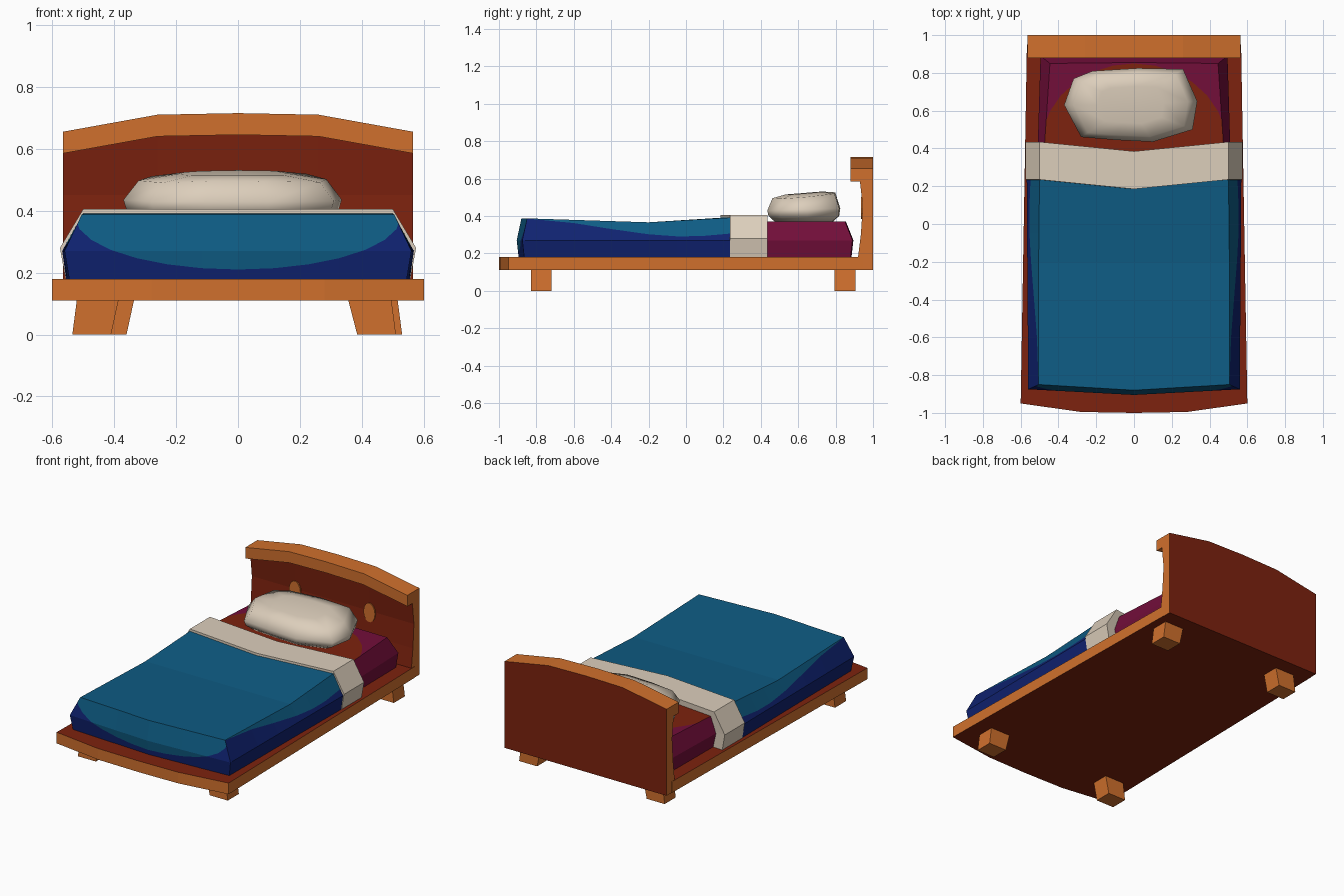
import bpy, bmesh, math
from mathutils import Vector

if "Cube" in bpy.data.objects:
    bpy.data.objects.remove(bpy.data.objects["Cube"])


def colour(name, rgb):
    m = bpy.data.materials.new(name)
    m.diffuse_color = (*rgb, 1)
    m.use_nodes = True
    m.node_tree.nodes["Principled BSDF"].inputs["Base Color"].default_value = m.diffuse_color
    return m


ORANGE = colour("orange wood", (0.63, 0.162, 0.026))
RED = colour("red brown wood", (0.205, 0.016, 0.0044))
TEAL = colour("teal blanket", (0.0044, 0.107, 0.231))
NAVY = colour("navy blanket", (0.0048, 0.016, 0.162))
PURPLE = colour("purple mattress", (0.17, 0.0044, 0.042))
CREAM = colour("cream linen", (0.72, 0.62, 0.5))


def finish(name, bm, mats, smooth=False):
    me = bpy.data.meshes.new(name)
    bm.to_mesh(me)
    bm.free()
    for m in mats:
        me.materials.append(m)
    ob = bpy.data.objects.new(name, me)
    bpy.context.collection.objects.link(ob)
    for p in me.polygons:
        p.use_smooth = smooth
    return ob


def loft(rings, seg_mats=None, cap_mat=0):
    """Join closed rings of points and cap both ends."""
    bm = bmesh.new()
    rows = [[bm.verts.new(p) for p in r] for r in rings]
    n = len(rows[0])
    for a, b in zip(rows, rows[1:]):
        for i in range(n):
            j = (i + 1) % n
            f = bm.faces.new((a[i], a[j], b[j], b[i]))
            f.material_index = seg_mats[i] if seg_mats else 0
    for r in (rows[0], rows[-1]):
        bm.faces.new(r).material_index = cap_mat
    bmesh.ops.recalc_face_normals(bm, faces=bm.faces)
    bm.normal_update()
    return bm


def bedding(stations):
    """Soft box: each station has y, half width and z for three rows, and a centre fold."""
    bm = bmesh.new()
    grids = []
    for ys, xs, zs, fold in stations:
        grids.append([[bm.verts.new((s * xs[r], ys[r] + (fold if s == 0 else 0), zs[r]))
                       for s in (-1, 0, 1)] for r in range(3)])
    for g in (grids[0], grids[-1]):
        for r in range(2):
            for c in range(2):
                bm.faces.new((g[r][c], g[r][c + 1], g[r + 1][c + 1], g[r + 1][c]))
    ring = [(0, 0), (0, 1), (0, 2), (1, 2), (2, 2), (2, 1), (2, 0), (1, 0)]
    for a, b in zip(grids, grids[1:]):
        for (r, c), (q, d) in zip(ring, ring[1:] + ring[:1]):
            bm.faces.new((a[r][c], a[q][d], b[q][d], b[r][c]))
    bmesh.ops.recalc_face_normals(bm, faces=bm.faces)
    bm.normal_update()
    return bm


def slice_faces(bm, faces, co, no):
    geom = set(faces)
    for f in faces:
        geom.update(f.edges)
        geom.update(f.verts)
    bmesh.ops.bisect_plane(bm, geom=list(geom), plane_co=co, plane_no=no, dist=1e-5)
    bm.normal_update()


def paint(bm, chosen, u, v, pts, above, below):
    """Cut the chosen faces along a curve in axes u, v and colour both sides."""
    def vec(a, b):
        w = Vector((0, 0, 0))
        w[u], w[v] = a, b
        return w

    def inside(f, p, q):
        return p[0] < f.calc_center_median()[u] < q[0]

    for p in pts:
        slice_faces(bm, [f for f in bm.faces if chosen(f)], vec(*p), vec(1, 0))
    for p, q in zip(pts, pts[1:]):
        fs = [f for f in bm.faces if chosen(f) and inside(f, p, q)]
        if fs:
            slice_faces(bm, fs, vec(*p), vec(p[1] - q[1], q[0] - p[0]))
        for f in [f for f in bm.faces if chosen(f) and inside(f, p, q)]:
            c = f.calc_center_median()
            line = p[1] + (q[1] - p[1]) * (c[u] - p[0]) / (q[0] - p[0])
            f.material_index = above if c[v] > line else below


def arc(cx, cy, rx, ry, n=14):
    return [(cx - rx * math.cos(math.pi * i / n), cy + ry * math.sin(math.pi * i / n))
            for i in range(n + 1)]


# Platform: orange rim, dark top and underside
outline = [(0.567, 0.95), (0.6, -0.95), (0.28, -0.995), (0, -1),
           (-0.28, -0.995), (-0.6, -0.95), (-0.567, 0.95)]
bm = loft([[(x, y, z) for x, y in outline] for z in (0.11, 0.18)], cap_mat=1)
finish("platform", bm, [ORANGE, RED])

# Headboard: one side profile swept across the arch
rings = []
for x, a in ((-0.565, 0.655), (-0.26, 0.71), (0, 0.715), (0.26, 0.71), (0.565, 0.655)):
    prof = [(1, 0.11), (0.92, 0.11), (0.92, 0.18), (0.935, 0.3), (0.945, 0.45),
            (0.93, a - 0.07), (0.88, a - 0.07), (0.88, a), (1, a)]
    rings.append([(x, y, z) for y, z in prof])
bm = loft(rings, [1, 1, 1, 1, 1, 0, 0, 0, 1])
finish("headboard", bm, [ORANGE, RED])

# Oval inlays on the headboard
for side, x in (("left", -0.26), ("right", 0.26)):
    ring = [2 * math.pi * i / 14 for i in range(14)]
    bm = loft([[(x + 0.04 * math.cos(t), y, 0.443 + 0.06 * math.sin(t)) for t in ring]
               for y in (0.935, 0.944)])
    finish(side + "_headboard_oval", bm, [ORANGE])

# Legs: slightly splayed blocks
for name, top, bottom, y0, y1 in (
        ("front_left_leg", (-0.52, -0.385), (-0.535, -0.41), -0.83, -0.72),
        ("back_left_leg", (-0.47, -0.335), (-0.485, -0.36), 0.795, 0.905),
        ("front_right_leg", (0.355, 0.495), (0.385, 0.51), -0.83, -0.72),
        ("back_right_leg", (0.38, 0.515), (0.405, 0.53), 0.795, 0.905)):
    bm = loft([[(a, y0, z), (b, y0, z), (b, y1, z), (a, y1, z)]
               for (a, b), z in ((bottom, 0), (top, 0.115))])
    finish(name, bm, [ORANGE])

# Mattress with a dark rounded patch on top
bm = bedding([([0.1] * 3, [0.49, 0.51, 0.475], [0.18, 0.27, 0.355], 0),
              ([0.4] * 3, [0.49, 0.51, 0.475], [0.18, 0.27, 0.37], 0),
              ([0.88, 0.89, 0.85], [0.485, 0.495, 0.445], [0.18, 0.27, 0.37], 0.005)])
paint(bm, lambda f: f.normal.z > 0.7, 0, 1, arc(0, 0.4, 0.495, 0.45), 0, 1)
finish("mattress", bm, [PURPLE, RED])

# Blanket: teal top draping in curves over navy sides
bm = bedding([([-0.865, -0.875, -0.85], [0.545, 0.56, 0.505], [0.18, 0.27, 0.387], -0.03),
              ([-0.2] * 3, [0.55, 0.565, 0.505], [0.18, 0.27, 0.366], 0),
              ([0.25] * 3, [0.555, 0.568, 0.5], [0.18, 0.27, 0.392], -0.04)])
for f in bm.faces:
    f.material_index = 0 if f.normal.z > 0.7 else 1
paint(bm, lambda f: f.normal.y < -0.7, 0, 2, arc(0, 0.378, 0.525, -0.168), 0, 1)
paint(bm, lambda f: abs(f.normal.x) > 0.7, 1, 2,
      [(-0.86, 0.387), (-0.6, 0.362), (-0.4, 0.33), (-0.2, 0.302), (-0.05, 0.291),
       (0.08, 0.292), (0.26, 0.308)], 0, 1)
finish("blanket", bm, [TEAL, NAVY])

# Folded sheet band
bm = bedding([([0.235] * 3, [0.557, 0.575, 0.5], [0.18, 0.28, 0.405], -0.05),
              ([0.435] * 3, [0.557, 0.575, 0.5], [0.18, 0.28, 0.405], -0.05)])
finish("folded_sheet", bm, [CREAM])

# Pillow: one outline stacked at several sizes, rising towards the back
outline = [(-0.37, 0.63), (-0.28, 0.46), (-0.1, 0.445), (0.1, 0.435), (0.31, 0.5),
           (0.335, 0.65), (0.26, 0.82), (0.02, 0.825), (-0.22, 0.81), (-0.32, 0.77)]
rings = []
for s, z, tilt in ((0.8, 0.37, 0), (0.97, 0.4, 0), (1, 0.435, 0.03),
                   (0.86, 0.493, 0.09), (0.5, 0.505, 0.08)):
    ring = []
    for x, y in outline:
        px, py = -0.02 + s * (x + 0.02), 0.63 + s * (y - 0.63)
        crown = 0.018 * (1 - (px / 0.37) ** 2) if z > 0.45 else 0
        ring.append((px, py, z + tilt * (py - 0.63) + crown))
    rings.append(ring)
finish("pillow", loft(rings), [CREAM], smooth=True)
